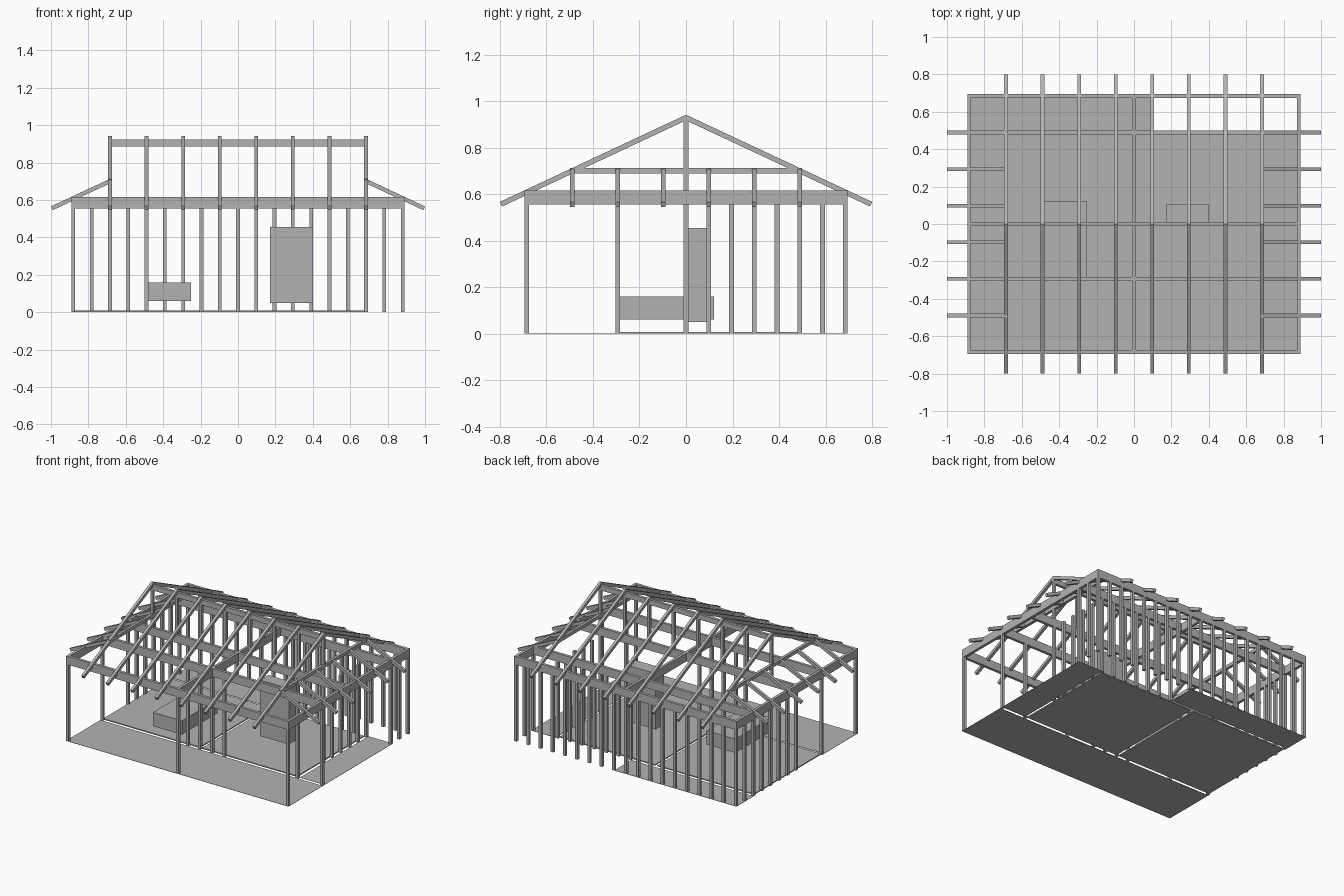
import bpy, bmesh, math
from mathutils import Matrix, Vector

cube = bpy.data.objects.get("Cube")
if cube:
    bpy.data.objects.remove(cube)

mat = bpy.data.materials.new("plain_grey")
mat.use_nodes = True
GREY = (0.45, 0.45, 0.45, 1)
mat.diffuse_color = GREY
mat.node_tree.nodes["Principled BSDF"].inputs["Base Color"].default_value = GREY

T = 0.02                      # timber width
M = 0.0978                    # stud spacing
X, Y = 9 * M, 7 * M           # outer frame lines
XR = 7 * M                    # roof end and right room wall
FRONT, BACK = -3 * M, 5 * M   # room walls
LOW, TOP = 0.555, 0.615       # ring beam
RIDGE, SLOPE = 0.94, 0.468


def part(name, bm):
    mesh = bpy.data.meshes.new(name)
    bm.to_mesh(mesh)
    bm.free()
    mesh.materials.append(mat)
    obj = bpy.data.objects.new(name, mesh)
    bpy.context.collection.objects.link(obj)
    return obj


def box(bm, x0, x1, y0, y1, z0, z1):
    m = Matrix.Translation(((x0 + x1) / 2, (y0 + y1) / 2, (z0 + z1) / 2))
    m = m @ Matrix.Diagonal((x1 - x0, y1 - y0, z1 - z0, 1))
    bmesh.ops.create_cube(bm, size=1, matrix=m)


def boxes(name, items):
    bm = bmesh.new()
    for item in items:
        box(bm, *item)
    return part(name, bm)


def stud(x, y, z0=0, z1=LOW):
    return (x - T / 2, x + T / 2, y - T / 2, y + T / 2, z0, z1)


def beam_x(y, x0, x1, z0=LOW, z1=TOP):
    return (x0 - T / 2, x1 + T / 2, y - T / 2, y + T / 2, z0, z1)


def beam_y(x, y0, y1, z0=LOW, z1=TOP):
    return (x - T / 2, x + T / 2, y0 - T / 2, y1 + T / 2, z0, z1)


def sloped(bm, start, end):
    """Square-cut timber whose top edge runs from start to end."""
    a, b = Vector(start), Vector(end)
    d = (b - a).normalized()
    side = Vector((0, 0, 1)).cross(d).normalized()
    up = d.cross(side)
    rot = Matrix((d, side, up)).transposed().to_4x4()
    m = Matrix.Translation((a + b) / 2 - up * T / 2) @ rot
    m = m @ Matrix.Diagonal(((b - a).length, T, T * 1.1, 1))
    bmesh.ops.create_cube(bm, size=1, matrix=m)


# Floor panels, parted under the walls
g = T / 2
part_x = -M
slab, thin = 0.008, 0.002
boxes("room_floors", [
    (-X, part_x - g, FRONT + g, BACK - g, 0, slab),
    (part_x + g, XR - g, FRONT + g, BACK - g, 0, slab)])
boxes("porch_floors", [
    (-X - g, X + g, -Y - g, FRONT - g, 0, thin),
    (XR + g, X + g, FRONT + g, BACK + g, 0, thin),
    (-X - g, M - g, BACK + g, Y + g, 0, thin)])

# Posts and studs
boxes("corner_posts", [stud(x, y) for x in (-X, X) for y in (-Y, FRONT, BACK)]
      + [stud(0, -Y), stud(XR, FRONT)])
boxes("back_screen_studs", [stud(i * M, Y) for i in range(-9, 10)])
boxes("back_wall_studs", [stud(i * M, BACK) for i in range(1, 8)])
boxes("front_wall_studs", [stud(i * M, FRONT) for i in range(-2, 2)])
boxes("left_wall_studs", [stud(-X, i * M) for i in range(0, 7)])
boxes("right_wall_studs", [stud(XR, i * M) for i in range(0, 5)])
boxes("court_stud", [stud(X, 6 * M)])

# Beams
boxes("ring_beams", [beam_x(y, -X, X) for y in (-Y, Y)]
      + [beam_y(x, -Y, Y) for x in (-X, X)])
boxes("inner_beams", [beam_x(y, -X, X) for y in (FRONT, 0, BACK)]
      + [beam_y(0, -Y, Y)])
boxes("ridge_beam", [beam_x(0, -XR, XR, 0.885, 0.922)])
boxes("collar_beams", [beam_y(x, BACK * -1, BACK, 0.688, 0.712) for x in (-XR, XR)])

# Roof timbers
rafter_x = [i * M for i in range(-7, 8, 2)]
boxes("king_posts", [stud(x, 0, TOP, RIDGE - 0.02) for x in rafter_x])
eave_y = 0.8
bm = bmesh.new()
for x in rafter_x:
    for s in (-1, 1):
        sloped(bm, (x, 0, RIDGE), (x, s * eave_y, RIDGE - SLOPE * eave_y))
part("rafters", bm)

bm = bmesh.new()
for i in range(-5, 6, 2):
    for s in (-1, 1):
        sloped(bm, (s * XR, i * M, 0.712), (s * 1.0, i * M, 0.712 - SLOPE * (1 - XR)))
part("side_rafters", bm)

# Furniture blocks
boxes("bed", [(-0.48, -0.25, -0.285, 0.12, 0.06, 0.16)])
boxes("cabinet", [(0.17, 0.40, 0.01, 0.105, 0.05, 0.455)])
